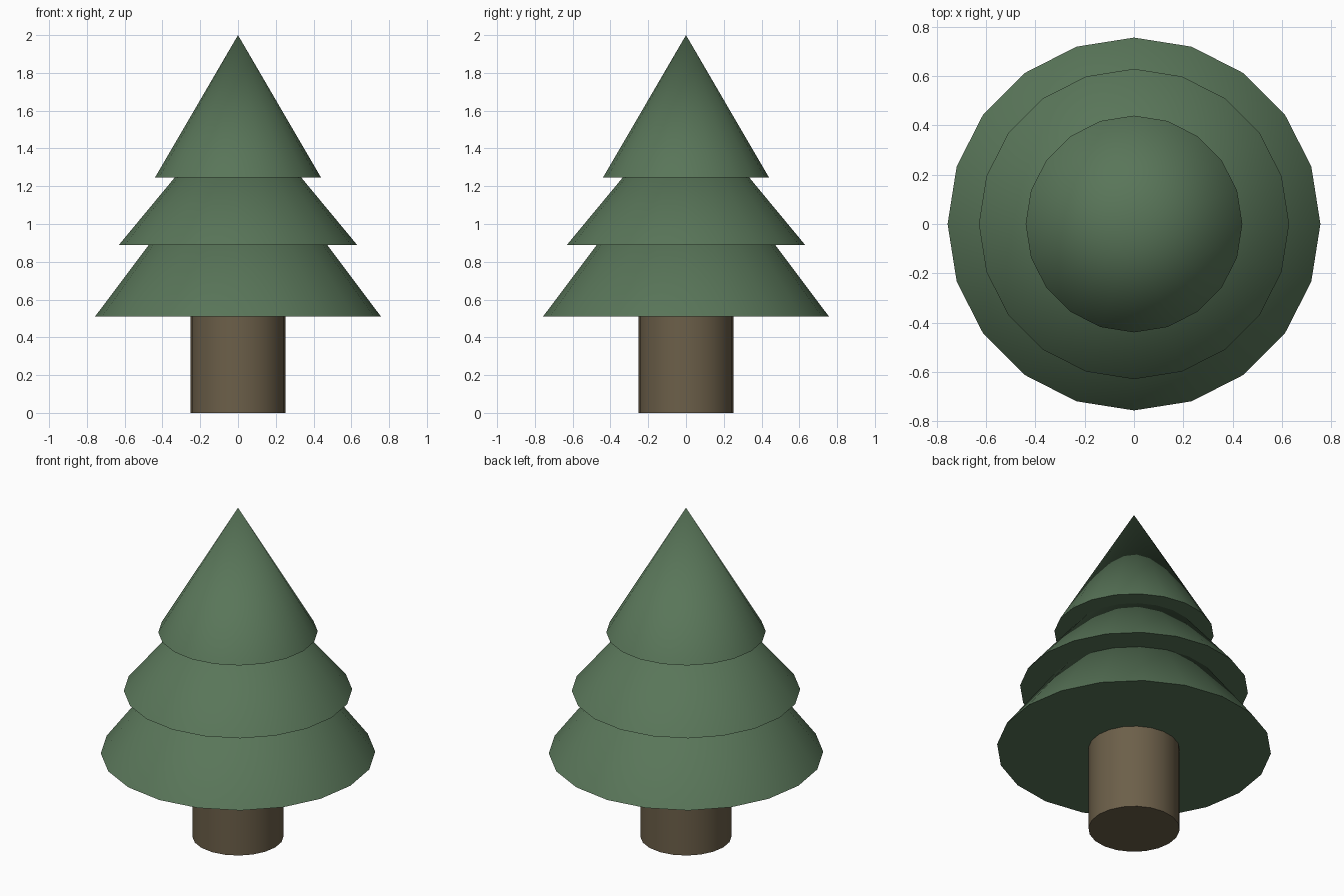
import bpy
import math

if "Cube" in bpy.data.objects:
    bpy.data.objects.remove(bpy.data.objects["Cube"])

SIDES = 20


def material(name, rgb):
    mat = bpy.data.materials.new(name)
    mat.diffuse_color = (*rgb, 1.0)
    mat.use_nodes = True
    mat.node_tree.nodes["Principled BSDF"].inputs["Base Color"].default_value = mat.diffuse_color
    return mat


def add_round(name, z0, z1, r0, r1, mat):
    # upright cone or cylinder between two heights
    bpy.ops.mesh.primitive_cone_add(
        vertices=SIDES, radius1=r0, radius2=r1, depth=z1 - z0,
        location=(0, 0, (z0 + z1) / 2))
    obj = bpy.context.object
    obj.name = name
    obj.data.materials.append(mat)
    bpy.ops.object.shade_smooth_by_angle(angle=math.radians(30))
    return obj


green = material("needles", (0.10, 0.18, 0.10))
brown = material("bark", (0.15, 0.115, 0.067))

# trunk
add_round("trunk", 0.0, 0.53, 0.252, 0.252, brown)

# overlapping foliage tiers: name, base height, tip height, base radius
for name, z0, z1, r in [
    ("lower_foliage", 0.51, 1.517, 0.757),
    ("middle_foliage", 0.89, 1.65, 0.63),
    ("upper_foliage", 1.245, 2.0, 0.44),
]:
    add_round(name, z0, z1, r, 0.0, green)
